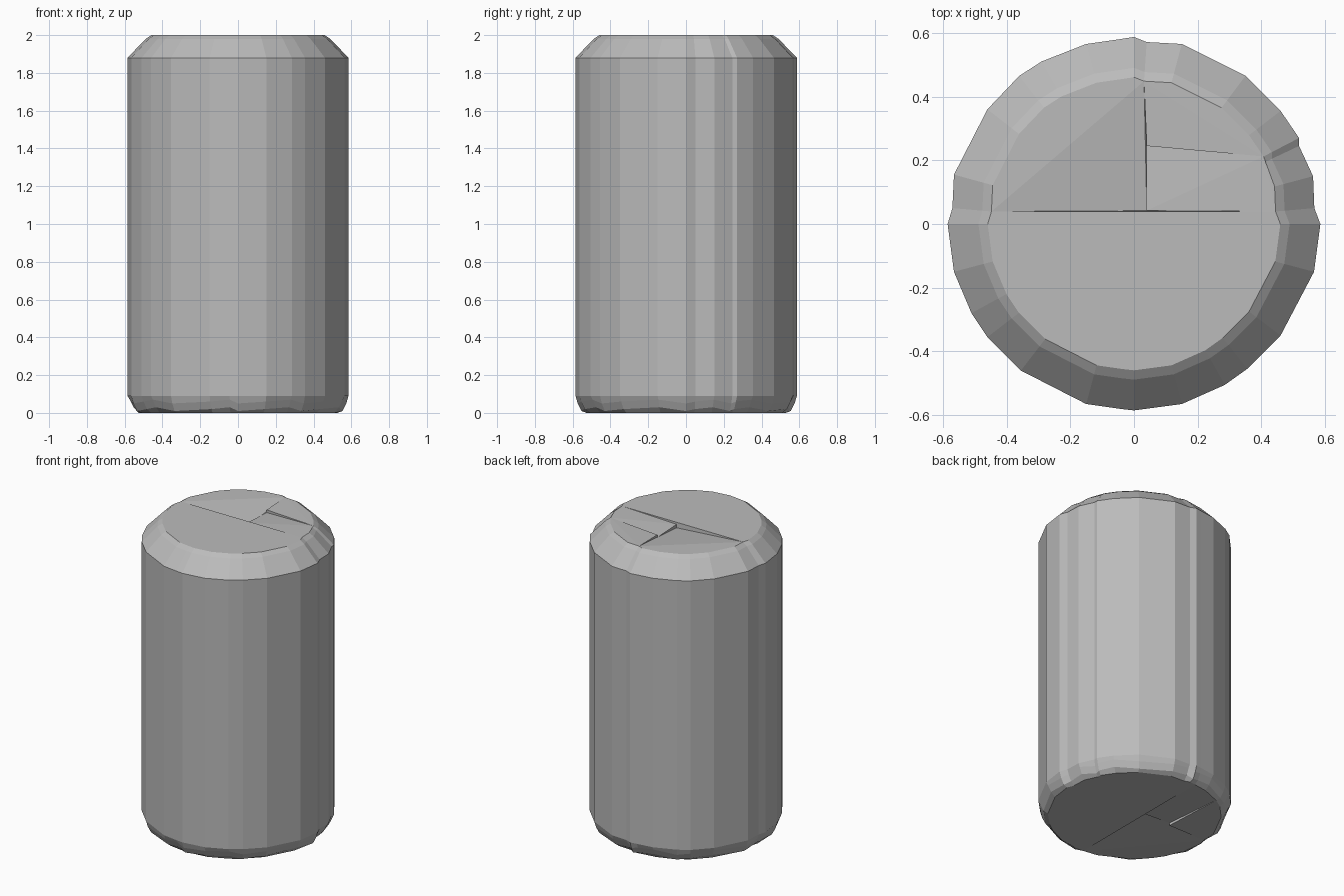
import bpy
import bmesh
from math import radians, cos, sin, atan2, tau
from mathutils import Vector

if "Cube" in bpy.data.objects:
    bpy.data.objects.remove(bpy.data.objects["Cube"], do_unlink=True)


def flat_material(name, colour):
    mat = bpy.data.materials.new(name)
    mat.use_nodes = True
    mat.diffuse_color = colour
    mat.node_tree.nodes["Principled BSDF"].inputs["Base Color"].default_value = colour
    return mat


# Faceted outline of the can, counter-clockwise, with shallow notches
OUTLINE = [
    (.585, 0), (.566, .05), (.562, .15), (.518, .245), (.518, .27), (.46, .355),
    (.35, .465), (.15, .565), (.04, .571), (0, .587), (-.045, .58), (-.15, .565),
    (-.29, .51), (-.36, .465), (-.46, .36), (-.565, .155), (-.57, .05), (-.585, 0),
    (-.565, -.15), (-.51, -.28), (-.46, -.355), (-.355, -.46), (-.15, -.565),
    (-.045, -.58), (0, -.585), (.15, -.565), (.285, -.505), (.355, -.455),
    (.46, -.35), (.565, -.15)]

# Height and scale of each ring, from the base to the lid
RINGS = [(0, .9), (.02, .945), (.06, .98), (.09, 1), (1.88, 1), (1.98, .835), (2, .785)]


def add_ring(bm, z, scale, wobble):
    ring = []
    for i, (x, y) in enumerate(OUTLINE):
        dz = wobble * (i % 3 - 1)
        ring.append(bm.verts.new((x * scale, y * scale, z + dz)))
    return ring


def cracked_cap(bm, ring, z, inward, turn):
    """Close a ring with slabs whose inner corners sink along the cracks."""
    def nearest(degrees):
        goal = radians(degrees + turn)
        goal = Vector((cos(goal), sin(goal)))
        return max(range(len(ring)), key=lambda i: ring[i].co.xy.normalized().dot(goal))

    def corner(x, y, depth):
        a = radians(turn)
        return bm.verts.new((x * cos(a) - y * sin(a), x * sin(a) + y * cos(a),
                             z + inward * depth))

    def arc(start, end):
        count = (end - start) % len(ring)
        return [ring[(start + k) % len(ring)] for k in range(count + 1)]

    right, side, back, left = (nearest(d) for d in (5, 27.5, 86, 175))
    low = corner(.04, .042, .035)
    mid = corner(.04, .042, .012)
    dip = corner(.04, .245, .022)
    top = corner(.04, .245, .004)
    b, s, c, a = (ring[i] for i in (right, side, back, left))

    faces = [arc(left, right), arc(back, left), [a, low, c],     # half slab, quarter slab
             arc(right, side), [b, s, mid], [mid, s, dip],       # small slab
             arc(side, back), [s, c, top],                       # corner slab
             [a, b, low], [b, mid, low],                         # long crack wall
             [low, mid, dip], [low, dip, c], [dip, top, c],      # cross crack wall
             [dip, s, top]]                                      # short crack wall
    for face in faces:
        if len(face) > 2:
            bm.faces.new(face if inward < 0 else face[::-1])


bm = bmesh.new()
rings = [add_ring(bm, z, s, .01 if 0 < z < .08 else 0) for z, s in RINGS]

# Side wall and bevelled rims
for lower, upper in zip(rings, rings[1:]):
    for i in range(len(OUTLINE)):
        j = (i + 1) % len(OUTLINE)
        bm.faces.new((lower[i], lower[j], upper[j], upper[i]))

# Lid and base, the base cracked a quarter turn further round
cracked_cap(bm, rings[-1], RINGS[-1][0], -1, 0)
cracked_cap(bm, rings[0], RINGS[0][0], 1, 90)

mesh = bpy.data.meshes.new("can_body")
bm.to_mesh(mesh)
bm.free()
mesh.materials.append(flat_material("plain_grey", (.5, .5, .5, 1)))
can = bpy.data.objects.new("can_body", mesh)
bpy.context.collection.objects.link(can)
